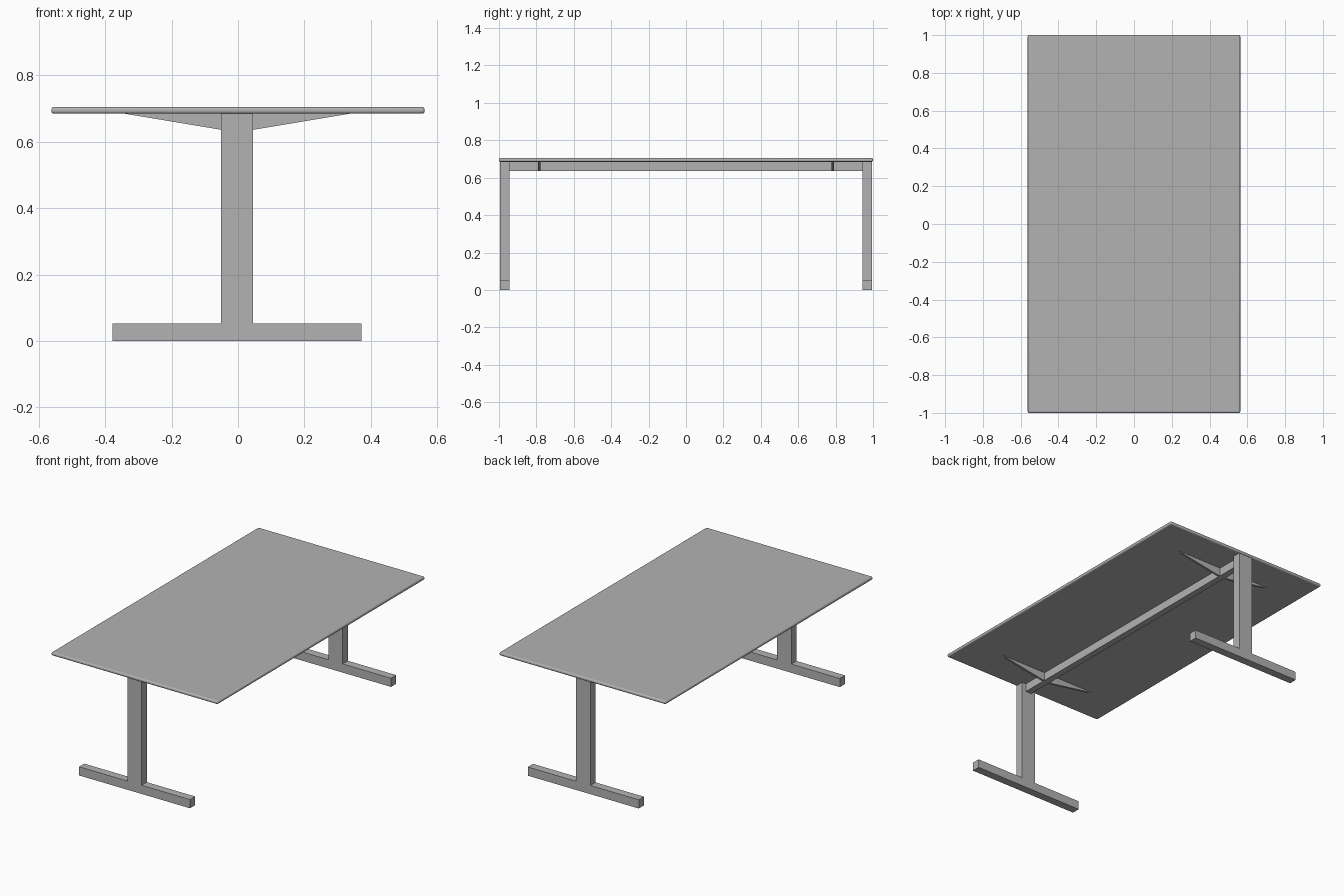
import bpy
import bmesh

if "Cube" in bpy.data.objects:
    bpy.data.objects.remove(bpy.data.objects["Cube"], do_unlink=True)

grey = bpy.data.materials.new("plain grey")
grey.use_nodes = True
grey.diffuse_color = (0.45, 0.45, 0.45, 1)
grey.node_tree.nodes["Principled BSDF"].inputs["Base Color"].default_value = (0.45, 0.45, 0.45, 1)


def extrude_profile(name, profile, y0, y1):
    """Prism with an x-z outline, running from y0 to y1."""
    bm = bmesh.new()
    face = bm.faces.new([bm.verts.new((x, y0, z)) for x, z in profile])
    moved = bmesh.ops.extrude_face_region(bm, geom=[face])["geom"]
    verts = [v for v in moved if isinstance(v, bmesh.types.BMVert)]
    bmesh.ops.translate(bm, verts=verts, vec=(0, y1 - y0, 0))
    bmesh.ops.recalc_face_normals(bm, faces=bm.faces)
    mesh = bpy.data.meshes.new(name)
    bm.to_mesh(mesh)
    bm.free()
    mesh.materials.append(grey)
    obj = bpy.data.objects.new(name, mesh)
    bpy.context.collection.objects.link(obj)
    return obj


def box(name, x0, x1, y0, y1, z0, z1):
    return extrude_profile(name, [(x0, z0), (x1, z0), (x1, z1), (x0, z1)], y0, y1)


TOP_Z = 0.685      # underside of the tabletop
BEAM_Z = 0.635     # underside of the beam
MID = -0.0025      # frame centre line

# Tabletop with softly rounded rim and corners
top = box("tabletop", -0.5625, 0.5625, -1, 1, TOP_Z, 0.705)
bevel = top.modifiers.new("rounded rim", "BEVEL")
bevel.width = 0.008
bevel.segments = 4
bpy.context.view_layer.objects.active = top
top.select_set(True)
bpy.ops.object.shade_smooth_by_angle()

# Long beam under the top
box("beam", MID - 0.02, MID + 0.02, -0.945, 0.945, BEAM_Z, TOP_Z)

# T-shaped legs and tapered brackets at both ends
foot_h = 0.053
leg_outline = [(-0.375, 0), (0.375, 0), (0.375, foot_h), (0.048, foot_h), (0.048, TOP_Z),
               (-0.048, TOP_Z), (-0.048, foot_h), (-0.375, foot_h)]
bracket_outline = [(-0.34, TOP_Z), (-0.04, BEAM_Z), (0.04, BEAM_Z), (0.34, TOP_Z)]
for end, side in (("front", -1), ("back", 1)):
    extrude_profile(end + "_leg", [(x + MID, z) for x, z in leg_outline], side * 0.945, side * 0.995)
    extrude_profile(end + "_bracket", [(x + MID, z) for x, z in bracket_outline], side * 0.778, side * 0.791)
